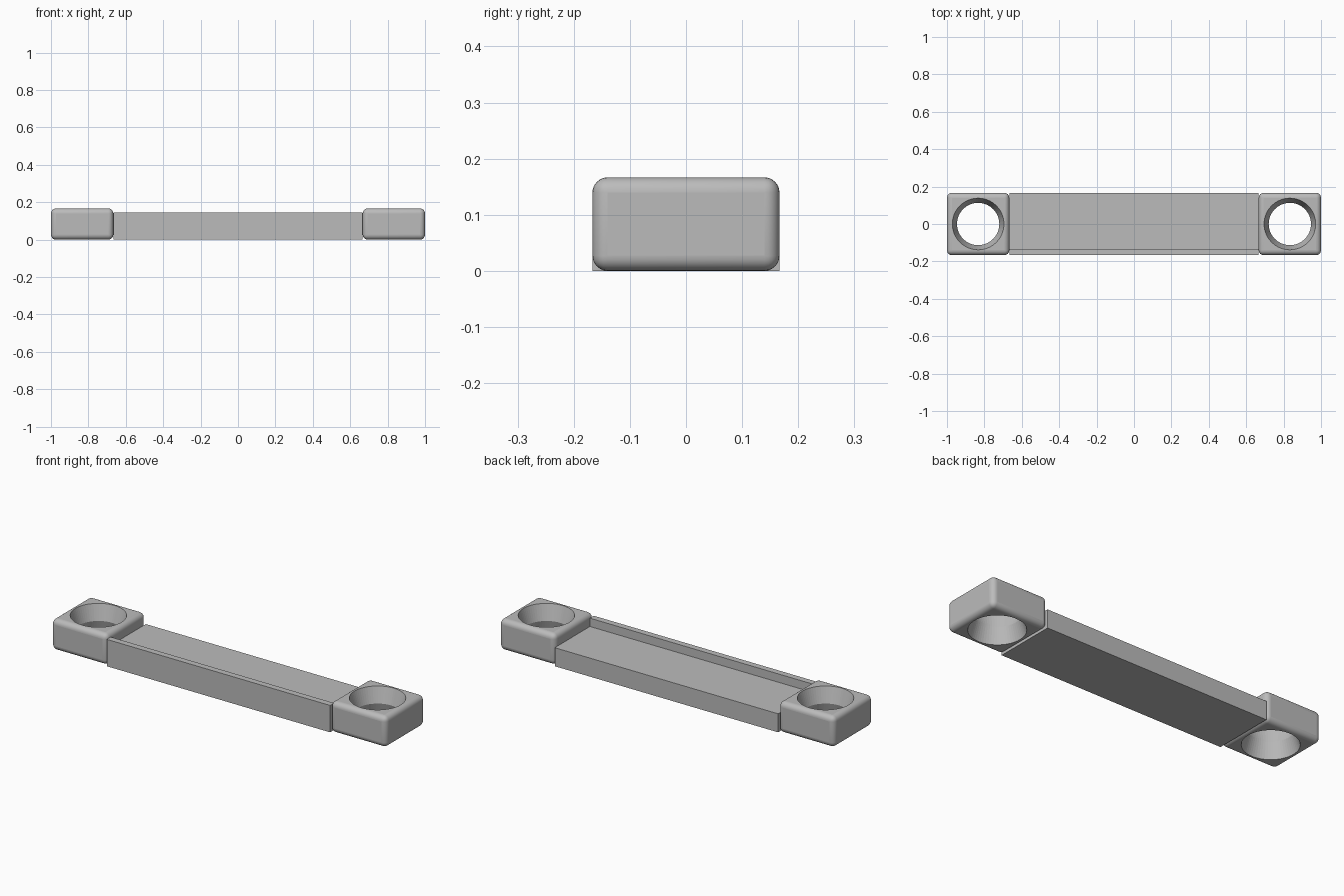
import bpy
import bmesh
import math

cube = bpy.data.objects.get("Cube")
if cube:
    bpy.data.objects.remove(cube, do_unlink=True)

SIZE = 1 / 3        # block footprint and bar depth
HEIGHT = SIZE / 2   # block height
BAR_END = 1 - SIZE

grey = bpy.data.materials.new("plain grey")
grey.use_nodes = True
colour = (0.5, 0.5, 0.5, 1)
grey.diffuse_color = colour
grey.node_tree.nodes["Principled BSDF"].inputs["Base Color"].default_value = colour


def make_object(name, bm):
    bmesh.ops.recalc_face_normals(bm, faces=bm.faces)
    mesh = bpy.data.meshes.new(name)
    bm.to_mesh(mesh)
    bm.free()
    mesh.materials.append(grey)
    obj = bpy.data.objects.new(name, mesh)
    bpy.context.collection.objects.link(obj)
    return obj


def lathe(name, profile, segments=64):
    """Closed solid of revolution from (radius, z) pairs."""
    bm = bmesh.new()
    rings = [[bm.verts.new((r * math.cos(2 * math.pi * i / segments),
                            r * math.sin(2 * math.pi * i / segments), z))
              for i in range(segments)] for r, z in profile]
    for low, high in zip(rings, rings[1:]):
        for i in range(segments):
            j = (i + 1) % segments
            bm.faces.new((low[i], low[j], high[j], high[i]))
    bm.faces.new(rings[0])
    bm.faces.new(rings[-1])
    return make_object(name, bm)


def end_block(side, x):
    # Rounded block
    bm = bmesh.new()
    bmesh.ops.create_cube(bm, size=1)
    bmesh.ops.scale(bm, vec=(SIZE, SIZE, HEIGHT), verts=bm.verts)
    block = make_object(side + "_end_block", bm)
    block.location = (x, 0, HEIGHT / 2)
    bevel = block.modifiers.new("rounded edges", 'BEVEL')
    bevel.width = 0.027
    bevel.segments = 6

    # Waisted hole: wide at both faces, narrow in the middle
    over = HEIGHT / 2 + 0.02
    rim = 0.113 + 0.025 * over / (HEIGHT / 2)
    cutter = lathe(side + "_hole_cutter", [(rim, -over), (0.113, 0), (rim, over)])
    cutter.location = block.location
    cutter.hide_render = True
    cutter.hide_set(True)
    cut = block.modifiers.new("hole", 'BOOLEAN')
    cut.operation = 'DIFFERENCE'
    cut.solver = 'EXACT'
    cut.object = cutter

    bpy.ops.object.select_all(action='DESELECT')
    block.select_set(True)
    bpy.context.view_layer.objects.active = block
    bpy.ops.object.shade_smooth_by_angle(angle=math.radians(30))


end_block("left", 1 - SIZE / 2)
end_block("right", -1 + SIZE / 2)

# Bar with a raised lip along the front
half = SIZE / 2
profile = [(-half, 0), (half, 0), (half, 0.1), (-0.133, 0.1),
           (-0.133, 0.145), (-half, 0.145)]
bm = bmesh.new()
face = bm.faces.new([bm.verts.new((-BAR_END, y, z)) for y, z in profile])
extruded = bmesh.ops.extrude_face_region(bm, geom=[face], use_keep_orig=True)
bmesh.ops.translate(bm, vec=(2 * BAR_END, 0, 0),
                    verts=[v for v in extruded["geom"] if isinstance(v, bmesh.types.BMVert)])
make_object("lipped_bar", bm)
